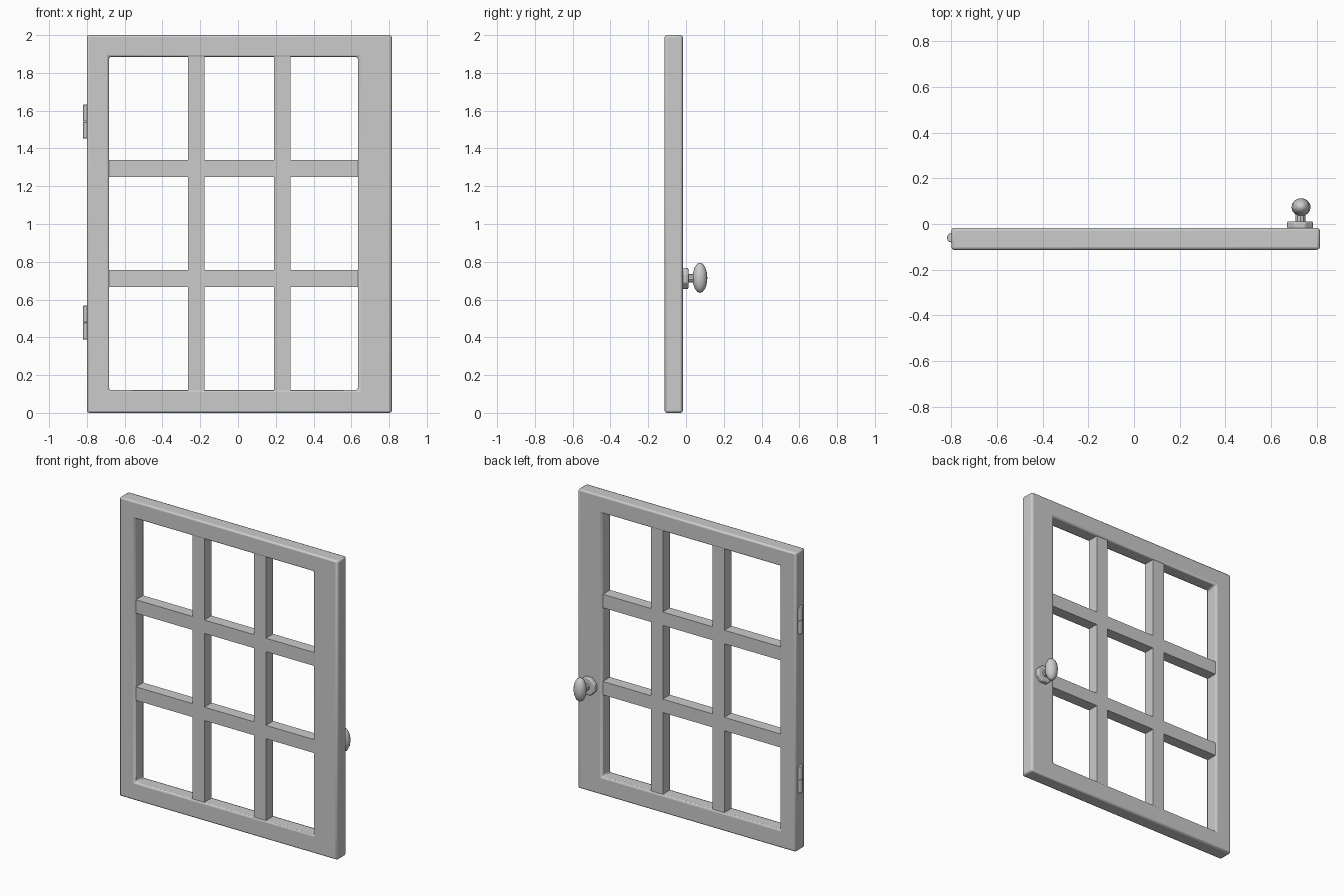
import bpy, bmesh, math

if "Cube" in bpy.data.objects:
    bpy.data.objects.remove(bpy.data.objects["Cube"])

Y0, Y1 = -0.113, -0.017          # front and back of the frame
YM = (Y0 + Y1) / 2


def finish(name, bm, bevel=0, segs=2, angle=35):
    bmesh.ops.recalc_face_normals(bm, faces=bm.faces)
    me = bpy.data.meshes.new(name)
    bm.to_mesh(me)
    bm.free()
    ob = bpy.data.objects.new(name, me)
    bpy.context.collection.objects.link(ob)
    if bevel:
        m = ob.modifiers.new("bevel", "BEVEL")
        m.width, m.segments, m.limit_method = bevel, segs, "ANGLE"
    bpy.ops.object.select_all(action="DESELECT")
    ob.select_set(True)
    bpy.context.view_layer.objects.active = ob
    bpy.ops.object.shade_smooth_by_angle(angle=math.radians(angle))
    return ob


def box(name, x0, x1, y0, y1, z0, z1, bevel=0):
    bm = bmesh.new()
    bmesh.ops.create_cube(bm, size=1)
    for v in bm.verts:
        v.co = ((x0 + x1) / 2 + v.co.x * (x1 - x0),
                (y0 + y1) / 2 + v.co.y * (y1 - y0),
                (z0 + z1) / 2 + v.co.z * (z1 - z0))
    return finish(name, bm, bevel)


def cylinder(name, r, depth, loc, sides, along_y=False, bevel=0):
    bm = bmesh.new()
    bmesh.ops.create_cone(bm, cap_ends=True, segments=sides, radius1=r, radius2=r, depth=depth)
    ob = finish(name, bm, bevel)
    ob.location = loc
    if along_y:
        ob.rotation_euler = (math.pi / 2, 0, 0)
    return ob


# Mitred outer frame with a wider stile on the knob side
bm = bmesh.new()
outer = [(-0.80, 0), (0.815, 0), (0.815, 2), (-0.80, 2)]
inner = [(-0.683, 0.12), (0.634, 0.12), (0.634, 1.885), (-0.683, 1.885)]
rings = [[bm.verts.new((x, y, z)) for x, z in loop]
         for loop, y in ((outer, Y0), (inner, Y0), (inner, Y1), (outer, Y1))]
for k in range(4):
    a, b = rings[k], rings[(k + 1) % 4]
    for i in range(4):
        j = (i + 1) % 4
        bm.faces.new((a[i], a[j], b[j], b[i]))
finish("window_frame", bm, 0.012, 2, 60)

# Glazing bars
for i, x in enumerate((-0.221, 0.235)):
    box(f"vertical_bar_{i}", x - 0.044, x + 0.044, YM - 0.038, YM + 0.038, 0.11, 1.895)
for i, z in enumerate((0.712, 1.295)):
    box(f"horizontal_bar_{i}", -0.69, 0.64, YM - 0.038, YM + 0.038, z - 0.045, z + 0.045)

# Hinges: two stacked knuckles each
for i, z in enumerate((0.478, 1.542)):
    for k in (-1, 1):
        cylinder(f"hinge_{i}_knuckle_{k}", 0.021, 0.089, (-0.799, -0.06, z + k * 0.0452),
                 12, bevel=0.003)

# Knob: rose, stem and oval grip
cylinder("knob_rose", 0.061, 0.032, (0.727, -0.004, 0.712), 8, True, 0.006).rotation_euler.y = math.pi / 8
cylinder("knob_stem", 0.023, 0.06, (0.729, 0.03, 0.712), 10, True)
bm = bmesh.new()
bmesh.ops.create_uvsphere(bm, u_segments=12, v_segments=8, radius=1)
grip = finish("knob_grip", bm, angle=60)
grip.rotation_euler = (math.pi / 2, 0, 0)
grip.scale = (0.042, 0.08, 0.039)
grip.location = (0.732, 0.074, 0.715)
